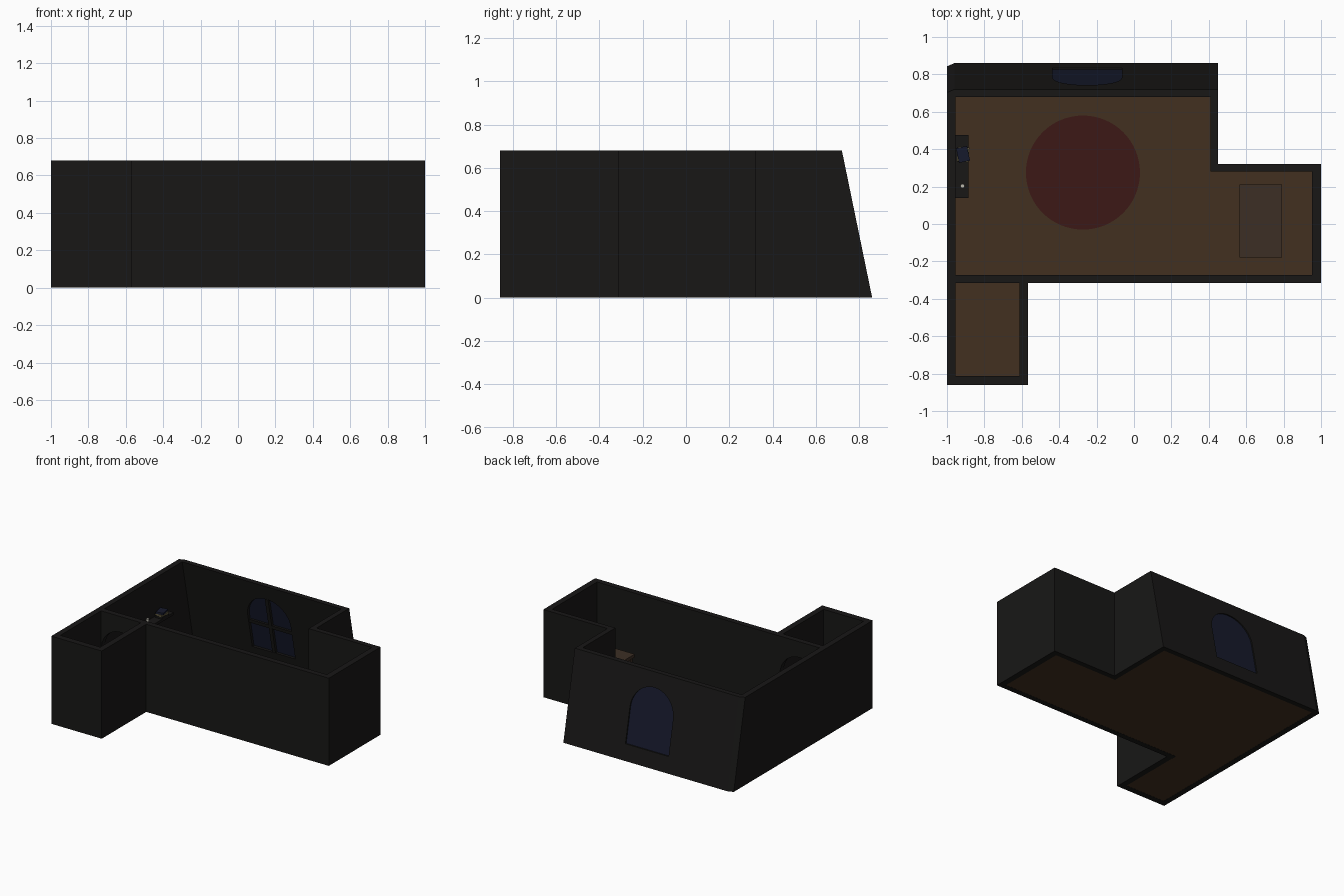
import bpy, bmesh, math

if "Cube" in bpy.data.objects:
    bpy.data.objects.remove(bpy.data.objects["Cube"])

H = 0.68
SLOPE = 0.14 / H          # lean of the back wall


def material(name, rgb):
    m = bpy.data.materials.new(name)
    m.diffuse_color = (*rgb, 1)
    m.use_nodes = True
    m.node_tree.nodes["Principled BSDF"].inputs["Base Color"].default_value = m.diffuse_color
    return m


WALL = material("dark_plaster", (0.009, 0.0085, 0.008))
WOOD = material("floor_wood", (0.055, 0.03, 0.014))
RED = material("rug_red", (0.045, 0.009, 0.008))
GLASS = material("blue_glass", (0.008, 0.01, 0.025))
TABLE = material("table_wood", (0.045, 0.028, 0.018))
PAGES = material("book_pages", (0.12, 0.1, 0.05))
WAX = material("candle_wax", (0.5, 0.48, 0.42))


def prism(name, outline, lo, hi, mat=None, upright=False, lean=False):
    """Extrude an outline along z, or along y when upright; lean follows the back wall."""
    bm = bmesh.new()
    face = bm.faces.new([bm.verts.new((p[0], lo, p[1]) if upright else (p[0], p[1], lo))
                         for p in outline])
    ext = bmesh.ops.extrude_face_region(bm, geom=[face])["geom"]
    d = (0, hi - lo, 0) if upright else (0, 0, hi - lo)
    bmesh.ops.translate(bm, vec=d, verts=[g for g in ext if isinstance(g, bmesh.types.BMVert)])
    if lean:
        for v in bm.verts:
            if v.co.y > 0.6:
                v.co.y -= SLOPE * v.co.z
    bmesh.ops.recalc_face_normals(bm, faces=bm.faces)
    me = bpy.data.meshes.new(name)
    bm.to_mesh(me)
    bm.free()
    ob = bpy.data.objects.new(name, me)
    bpy.context.collection.objects.link(ob)
    if mat:
        me.materials.append(mat)
    return ob


def rect(x0, x1, y0, y1):
    return [(x0, y0), (x1, y0), (x1, y1), (x0, y1)]


def circle(cx, cy, r, n):
    return [(cx + r * math.cos(math.tau * i / n), cy + r * math.sin(math.tau * i / n))
            for i in range(n)]


def arch(cx, half, base, spring, n=20):
    return [(cx - half, base), (cx + half, base)] + [
        (cx + half * math.cos(math.pi * i / n), spring + half * math.sin(math.pi * i / n))
        for i in range(n + 1)]


def cut(target, cutter):
    cutter.hide_render = True
    mod = target.modifiers.new("cut", "BOOLEAN")
    mod.operation = "DIFFERENCE"
    mod.solver = "EXACT"
    mod.object = cutter
    bpy.context.view_layer.objects.active = target
    bpy.ops.object.modifier_apply(modifier=mod.name)
    bpy.data.objects.remove(cutter)


# Walls: solid footprint hollowed into the main room and the alcove
walls = prism("walls", [(-1, -0.86), (-0.567, -0.86), (-0.567, -0.315), (1, -0.315),
                        (1, 0.32), (0.45, 0.32), (0.45, 0.86), (-0.96, 0.86), (-1, 0.843)],
              0, H, WALL, lean=True)
cut(walls, prism("main_hollow", [(-0.955, -0.272), (0.953, -0.272), (0.953, 0.28),
                                 (0.41, 0.28), (0.41, 0.82), (-0.955, 0.82)],
                 -0.1, 0.8, lean=True))
cut(walls, prism("alcove_hollow", rect(-0.955, -0.613, -0.812, -0.315), -0.1, 0.8))

# Arched doorway and arched window openings
cut(walls, prism("door_hole", arch(-0.784, 0.168, -0.05, 0.39), -0.35, -0.23, upright=True))
cut(walls, prism("window_hole", arch(-0.25, 0.185, 0.12, 0.385), 0.79, 0.89,
                 upright=True, lean=True))

# Window glass with crossed bars on the room side
prism("window_glass", arch(-0.25, 0.185, 0.12, 0.385), 0.842, 0.85, GLASS, True, True)
prism("window_bar_upright", rect(-0.264, -0.236, 0.12, 0.568), 0.822, 0.842, WALL, True, True)
prism("window_bar_cross", rect(-0.434, -0.066, 0.32, 0.348), 0.824, 0.842, WALL, True, True)

# Floor runs through the doorway
prism("floor", [(-0.955, -0.812), (-0.613, -0.812), (-0.613, -0.272), (0.953, -0.272),
                (0.953, 0.28), (0.41, 0.28), (0.41, 0.82), (-0.955, 0.82)], 0.001, 0.006, WOOD)
prism("rug", circle(-0.273, 0.275, 0.305, 64), 0.006, 0.012, RED)

# Table in the right-hand annex
prism("table_top", rect(0.565, 0.79, -0.178, 0.21), 0.235, 0.26, TABLE)
for i, x in enumerate((0.575, 0.755)):
    for j, y in enumerate((-0.168, 0.175)):
        prism(f"table_leg_{i}{j}", rect(x, x + 0.025, y, y + 0.025), 0.006, 0.235, TABLE)

# Wall shelf with books and a candle
prism("shelf", rect(-0.955, -0.885, 0.14, 0.475), 0.365, 0.385, WALL)
for i, (turn, mat) in enumerate(((0.0, WALL), (-0.1, PAGES), (0.2, GLASS))):
    book = prism(f"book_{i}", rect(-0.03, 0.03, -0.04, 0.04),
                 0.385 + 0.016 * i, 0.4 + 0.016 * i, mat)
    book.location = (-0.914, 0.372, 0)
    book.rotation_euler.z = turn
prism("candle_dish", circle(-0.917, 0.203, 0.02, 20), 0.385, 0.391, WALL)
prism("candle", circle(-0.917, 0.203, 0.011, 16), 0.391, 0.43, WAX)
